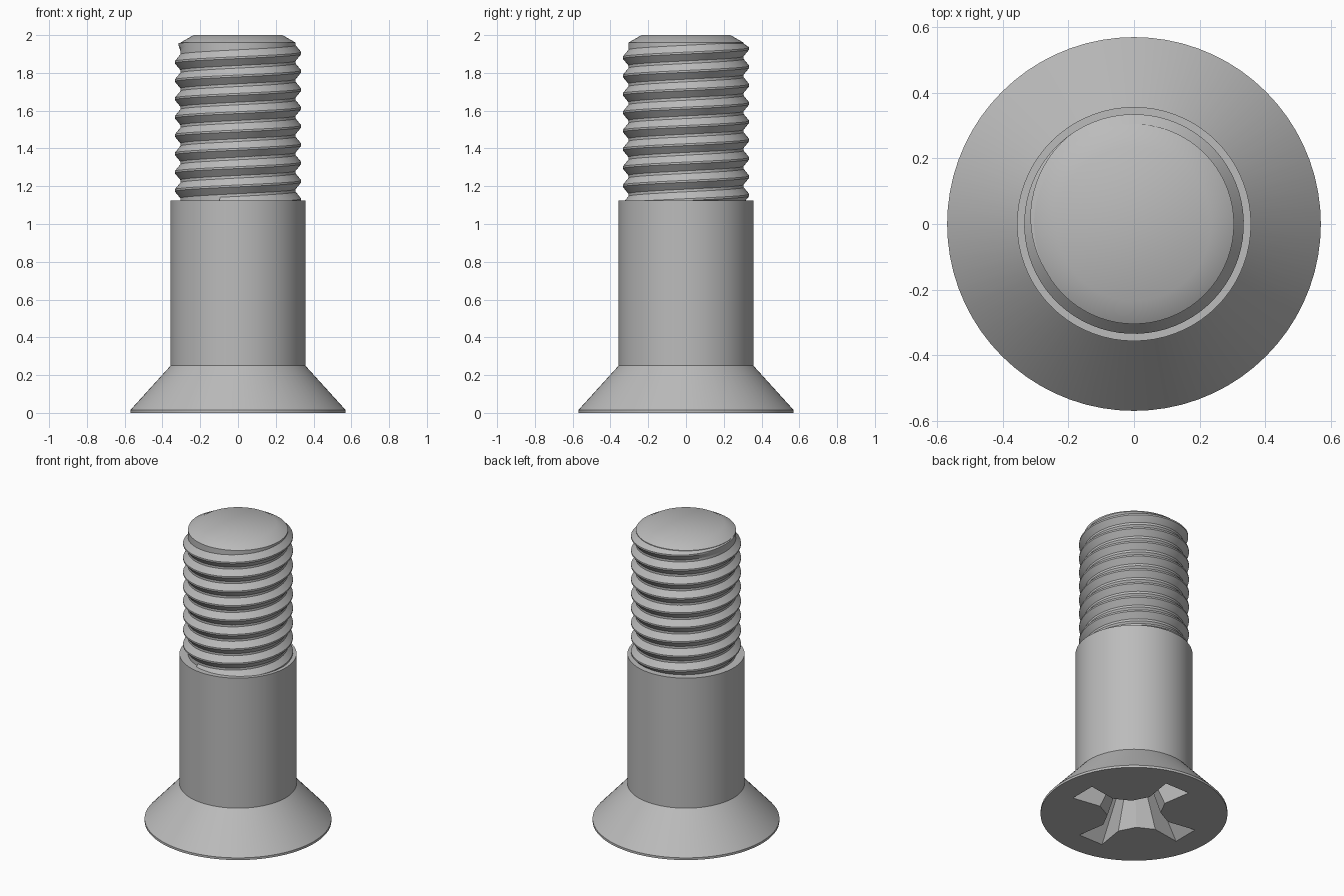
import bpy, bmesh, math
from mathutils import Matrix

default = bpy.data.objects.get("Cube")
if default:
    bpy.data.objects.remove(default, do_unlink=True)

SEGMENTS = 72

steel = bpy.data.materials.new("grey steel")
steel.use_nodes = True
colour = (0.5, 0.5, 0.5, 1)
steel.diffuse_color = colour
steel.node_tree.nodes["Principled BSDF"].inputs["Base Color"].default_value = colour


def finish(name, bm):
    """Turn a bmesh into a named object in the one material."""
    bmesh.ops.recalc_face_normals(bm, faces=bm.faces)
    mesh = bpy.data.meshes.new(name)
    bm.to_mesh(mesh)
    bm.free()
    mesh.materials.append(steel)
    obj = bpy.data.objects.new(name, mesh)
    bpy.context.collection.objects.link(obj)
    return obj


def loft(name, rings):
    """Skin a stack of equal-length rings and cap both ends."""
    bm = bmesh.new()
    rows = [[bm.verts.new(p) for p in ring] for ring in rings]
    for a, b in zip(rows, rows[1:]):
        for i in range(len(a)):
            j = (i + 1) % len(a)
            bm.faces.new((a[i], a[j], b[j], b[i]))
    bm.faces.new(rows[0])
    bm.faces.new(rows[-1])
    return finish(name, bm)


def circle(r, z):
    steps = [math.tau * i / SEGMENTS for i in range(SEGMENTS)]
    return [(r * math.cos(a), r * math.sin(a), z) for a in steps]


def lathe(name, profile):
    return loft(name, [circle(r, z) for r, z in profile])


def smooth(obj):
    bpy.ops.object.select_all(action='DESELECT')
    obj.select_set(True)
    bpy.context.view_layer.objects.active = obj
    bpy.ops.object.shade_smooth_by_angle(angle=math.radians(30))


# Countersunk head with the plain shank
body = lathe("head_and_shank", [(0.57, 0), (0.57, 0.015), (0.357, 0.25), (0.357, 1.125)])

# Chamfered core under the thread
core = lathe("threaded_core", [(0.305, 1.1), (0.305, 1.96), (0.235, 2.0)])


# Cross-shaped drive recess, tapering inwards
def cross(scale, z):
    arm = [(0.115, -0.115), (0.22, -0.06), (0.41, -0.09), (0.41, 0.09), (0.22, 0.06)]
    points = []
    for k in range(4):
        c, s = round(math.cos(k * math.pi / 2)), round(math.sin(k * math.pi / 2))
        points += [((c * x - s * y) * scale, (s * x + c * y) * scale, z) for x, y in arm]
    return points


cutter = loft("recess_cutter", [cross(1.04, -0.02), cross(0.48, 0.27)])
cutter.hide_render = True
cut = body.modifiers.new("recess", 'BOOLEAN')
cut.object = cutter
cut.operation = 'DIFFERENCE'
cut.solver = 'EXACT'
bpy.ops.object.select_all(action='DESELECT')
body.select_set(True)
bpy.context.view_layer.objects.active = body
bpy.ops.object.modifier_apply(modifier=cut.name)
bpy.data.objects.remove(cutter, do_unlink=True)

# Right-handed thread ridge, running out near the tip
PITCH, ROOT, CREST = 0.097, 0.302, 0.335
TOP_AT_RIGHT = 1.905
turns_below = 8.3
run_out = 0.6
bm = bmesh.new()
previous = None
count = int((turns_below + run_out) * SEGMENTS)
for i in range(count + 1):
    turn = i / SEGMENTS - turns_below
    angle = turn * math.tau
    z = TOP_AT_RIGHT + turn * PITCH
    fade = min(1, max(0, (run_out - turn) / 0.25))
    crest = ROOT + (CREST - ROOT) * fade
    section = [(ROOT, z - 0.045), (crest, z - 0.005), (crest, z + 0.005), (ROOT, z + 0.045)]
    row = [bm.verts.new((r * math.cos(angle), r * math.sin(angle), min(h, 1.955 + 0.001 * k)))
           for k, (r, h) in enumerate(section)]
    if previous:
        for k in range(4):
            n = (k + 1) % 4
            bm.faces.new((previous[k], previous[n], row[n], row[k]))
    else:
        bm.faces.new(row)
    previous = row
bm.faces.new(previous)
thread = finish("thread_ridge", bm)

for part in (body, core, thread):
    smooth(part)
